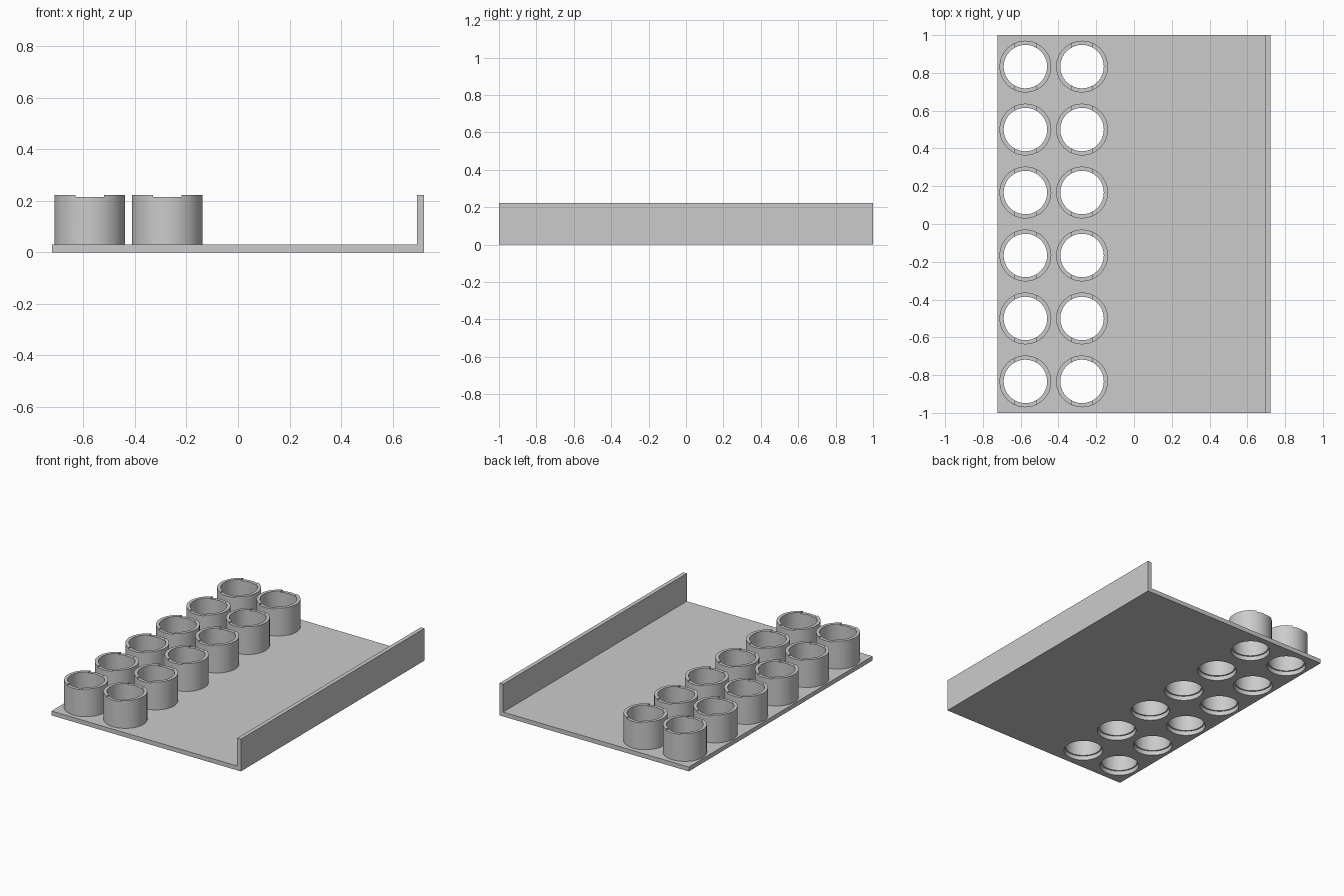
import bpy
import bmesh
import math

cube = bpy.data.objects.get("Cube")
if cube:
    bpy.data.objects.remove(cube, do_unlink=True)

# Main dimensions
HALF_X, HALF_Y = 0.722, 1.0
FLOOR, TOP, WALL = 0.03, 0.222, 0.028
OUTER, INNER, HOLE = 0.137, 0.115, 0.124
NOTCH_WIDTH, NOTCH_DEPTH = 0.11, 0.008
COLUMNS = (-0.575, -0.275)
ROWS = [(i - 2.5) / 3 for i in range(6)]
SEGMENTS = 64

grey = bpy.data.materials.new("plain grey")
grey.use_nodes = True
COLOUR = (0.6, 0.6, 0.6, 1)
grey.diffuse_color = COLOUR
grey.node_tree.nodes["Principled BSDF"].inputs["Base Color"].default_value = COLOUR


def make_object(name, bm):
    bmesh.ops.recalc_face_normals(bm, faces=bm.faces)
    mesh = bpy.data.meshes.new(name)
    bm.to_mesh(mesh)
    bm.free()
    mesh.materials.append(grey)
    obj = bpy.data.objects.new(name, mesh)
    bpy.context.collection.objects.link(obj)
    return obj


def extrude_profile(name, points):
    """Extrude an x-z outline along the whole depth."""
    bm = bmesh.new()
    face = bm.faces.new([bm.verts.new((x, -HALF_Y, z)) for x, z in points])
    out = bmesh.ops.extrude_face_region(bm, geom=[face])
    moved = [v for v in out["geom"] if isinstance(v, bmesh.types.BMVert)]
    bmesh.ops.translate(bm, verts=moved, vec=(0, 2 * HALF_Y, 0))
    return make_object(name, bm)


def lathe(name, profile, x, y):
    """Revolve a closed radius-z outline round a vertical axis."""
    bm = bmesh.new()
    rings = []
    for i in range(SEGMENTS):
        a = math.tau * i / SEGMENTS
        rings.append([bm.verts.new((x + r * math.cos(a), y + r * math.sin(a), z))
                      for r, z in profile])
    n = len(profile)
    for i in range(SEGMENTS):
        here, after = rings[i], rings[(i + 1) % SEGMENTS]
        for j in range(n):
            k = (j + 1) % n
            bm.faces.new((here[j], after[j], after[k], here[k]))
    return make_object(name, bm)


def cut(obj, cutter):
    """Subtract the cutter, bake the result and discard the cutter."""
    cutter.hide_render = True
    mod = obj.modifiers.new("cut", "BOOLEAN")
    mod.operation = "DIFFERENCE"
    mod.solver = "EXACT"
    mod.object = cutter
    bpy.context.view_layer.objects.active = obj
    bpy.ops.object.modifier_apply(modifier=mod.name)
    bpy.data.objects.remove(cutter, do_unlink=True)


def smooth(obj):
    bpy.ops.object.select_all(action="DESELECT")
    obj.select_set(True)
    bpy.context.view_layer.objects.active = obj
    bpy.ops.object.shade_smooth_by_angle(angle=math.radians(30))


# Floor plate with upright side wall
tray = extrude_profile("tray", [
    (-HALF_X, 0), (HALF_X, 0), (HALF_X, TOP),
    (HALF_X - WALL, TOP), (HALF_X - WALL, FLOOR), (-HALF_X, FLOOR)])

# Round holes through the floor, slightly wider than the cup bores
bm = bmesh.new()
for x in COLUMNS:
    for y in ROWS:
        made = bmesh.ops.create_cone(bm, cap_ends=True, segments=SEGMENTS,
                                     radius1=HOLE, radius2=HOLE, depth=0.2)
        bmesh.ops.translate(bm, verts=made["verts"], vec=(x, y, 0))
cut(tray, make_object("hole_cutter", bm))
smooth(tray)

# Open cups with shallow notches at the front and back of the rim
for c, x in enumerate(COLUMNS):
    for r, y in enumerate(ROWS):
        cup = lathe(f"cup_{c + 1}_{r + 1}", [
            (INNER, FLOOR), (OUTER, FLOOR), (OUTER, TOP), (INNER, TOP)], x, y)
        half = NOTCH_WIDTH / 2
        low = TOP - NOTCH_DEPTH
        cut(cup, extrude_profile("notch_cutter", [
            (x - half, low), (x + half, low), (x + half, 0.3), (x - half, 0.3)]))
        smooth(cup)
